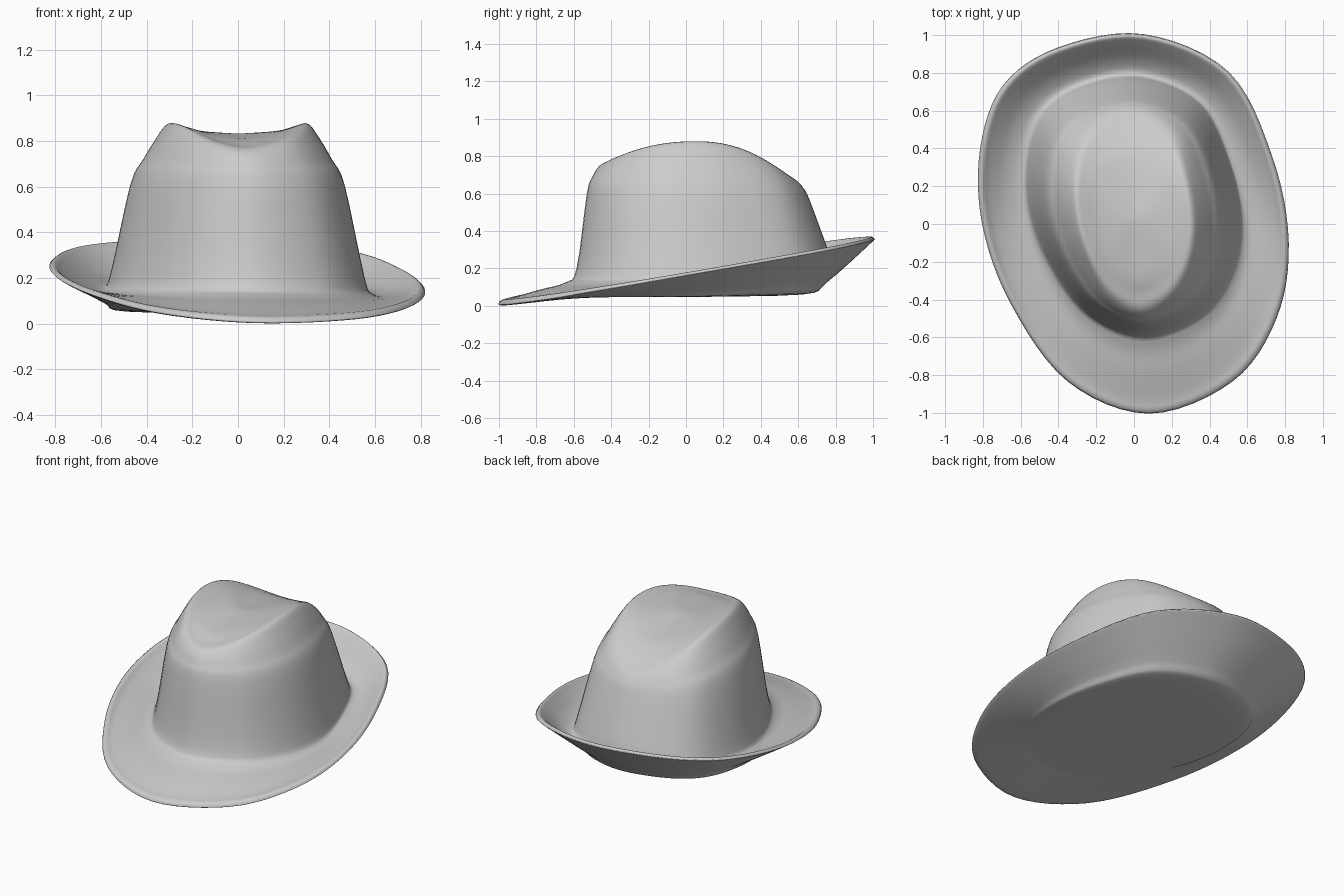
import bpy, bmesh
from mathutils import Vector

cube = bpy.data.objects.get("Cube")
if cube:
    bpy.data.objects.remove(cube, do_unlink=True)

# Felt colour
felt = bpy.data.materials.new("grey_felt")
felt.use_nodes = True
felt.diffuse_color = (0.6, 0.6, 0.6, 1)
felt.node_tree.nodes["Principled BSDF"].inputs["Base Color"].default_value = felt.diffuse_color


def spline(before, start, end, after, t):
    """Catmull-Rom value between start and end."""
    linear = end - before
    square = 2 * before - 5 * start + 4 * end - after
    cubic = 3 * start - before - 3 * end + after
    return start + (linear * t + square * t ** 2 + cubic * t ** 3) / 2


def refine(points, steps, closed):
    """Add smooth in-between points along a closed or open row."""
    count = len(points)

    def pick(index):
        return points[index % count] if closed else points[min(max(index, 0), count - 1)]

    result = []
    for i in range(count if closed else count - 1):
        for step in range(steps):
            result.append(spline(pick(i - 1), pick(i), pick(i + 1), pick(i + 2), step / steps))
    if not closed:
        result.append(points[-1])
    return result


# Skewed oval of the brim, counter-clockwise from the back
outline = [Vector(point) for point in (
    (0.05, 1), (-0.4, 0.93), (-0.69, 0.73), (-0.81, 0.4), (-0.8, 0),
    (-0.65, -0.42), (-0.35, -0.83), (0.08, -1), (0.52, -0.83),
    (0.75, -0.5), (0.815, -0.1), (0.73, 0.35), (0.5, 0.8))]
half_width = 0.82
oval = refine(outline, 6, True)

# Each ring: half width, front y, back y, then height at sides, front and back
underside_rings = [
    (0.02, -0.02, 0.02, 0.05, 0.05, 0.05),
    (0.5, -0.58, 0.62, 0.05, 0.05, 0.06),
    (0.59, -0.73, 0.75, 0.08, 0.035, 0.125),
    (0.8, -0.975, 0.98, 0.175, 0.005, 0.33)]
brim_rings = [
    (0.82, -1, 1, 0.19, 0.02, 0.355),
    (0.8, -0.98, 0.985, 0.2, 0.035, 0.365),
    (0.76, -0.93, 0.945, 0.175, 0.045, 0.325),
    (0.675, -0.79, 0.865, 0.145, 0.085, 0.24),
    (0.59, -0.645, 0.79, 0.14, 0.125, 0.205)]
crown_rings = [
    (0.555, -0.585, 0.755, 0.22, 0.2, 0.3),
    (0.47, -0.53, 0.66, 0.61, 0.6, 0.56),
    (0.415, -0.5, 0.625, 0.72, 0.69, 0.63),
    (0.355, -0.47, 0.59, 0.82, 0.74, 0.67),
    (0.31, -0.43, 0.54, 0.876, 0.768, 0.7),
    (0.26, -0.37, 0.47, 0.868, 0.782, 0.74),
    (0.175, -0.26, 0.34, 0.845, 0.81, 0.79),
    (0.01, 0.01, 0.03, 0.833, 0.833, 0.833)]

# The brim slopes straight from front to back, the crown top is arched
straight, arched = 1, 2.2
rings = [Vector((*ring, straight)) for ring in underside_rings + brim_rings]
rings += [Vector((*ring, arched)) for ring in crown_rings]

# Hat: loft from the middle of the underside, around the brim and up the crown
bm = bmesh.new()
loops = []
for width, front, back, side_z, front_z, back_z, power in refine(rings, 4, False):
    loop = []
    tilt = 0.03 * (width / half_width) ** 3
    for point in oval:
        x = point.x * width / half_width
        y = (front + back + point.y * (back - front)) / 2
        end_z = front_z if point.y < 0 else back_z
        z = side_z + (end_z - side_z) * abs(point.y) ** power - tilt * x
        loop.append(bm.verts.new((x, y, max(z, 0))))
    loops.append(loop)

for lower, upper in zip(loops, loops[1:]):
    for i in range(len(oval)):
        bm.faces.new((lower[i - 1], lower[i], upper[i], upper[i - 1]))
bm.faces.new(loops[0])
bm.faces.new(loops[-1])
bmesh.ops.recalc_face_normals(bm, faces=bm.faces)

mesh = bpy.data.meshes.new("hat")
bm.to_mesh(mesh)
bm.free()
mesh.materials.append(felt)
for face in mesh.polygons:
    face.use_smooth = True
hat = bpy.data.objects.new("hat", mesh)
bpy.context.collection.objects.link(hat)
